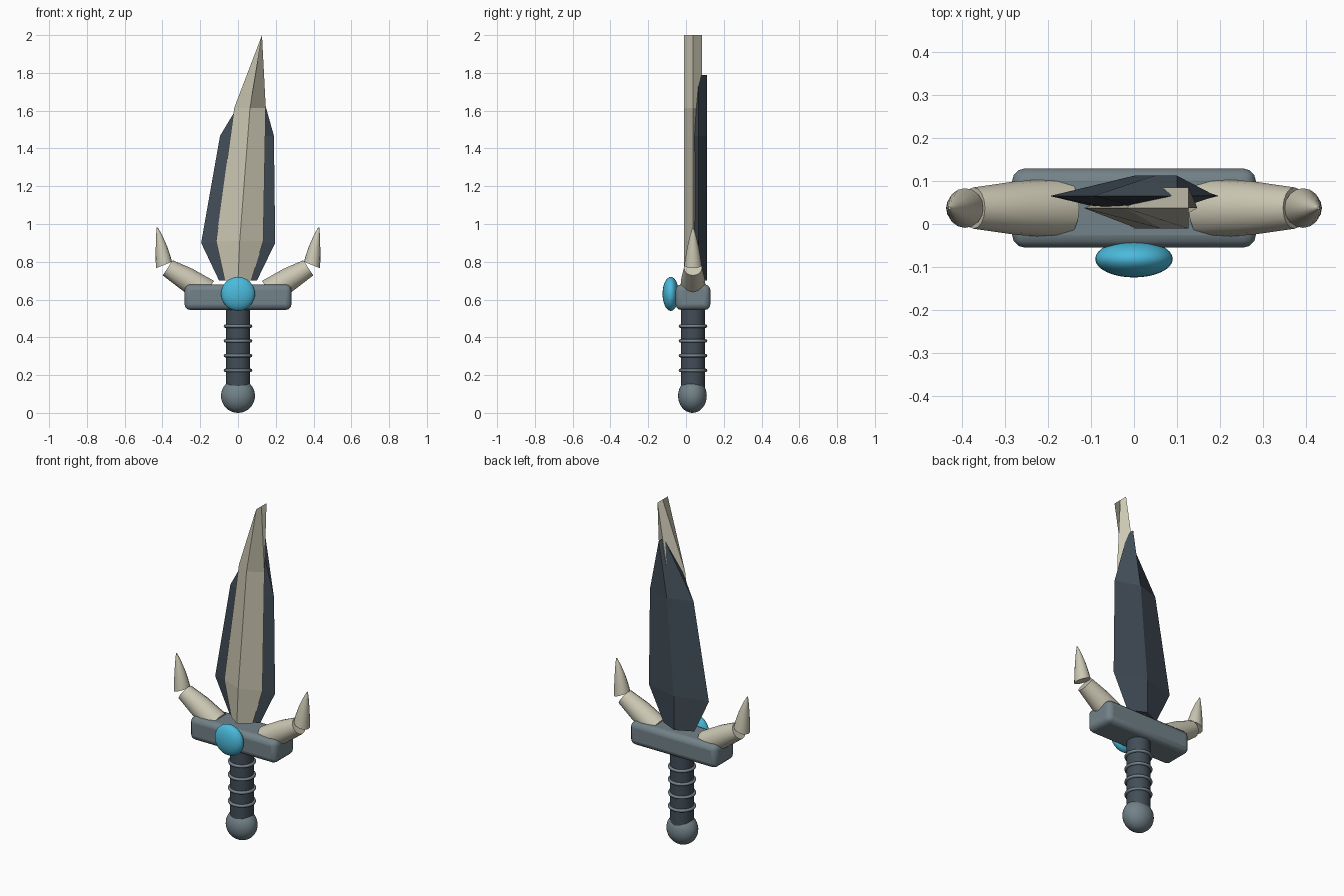
import bpy, bmesh, math
from mathutils import Vector

if "Cube" in bpy.data.objects:
    bpy.data.objects.remove(bpy.data.objects["Cube"])

CY = 0.037  # depth of the sword's centre plane


def material(name, rgb):
    m = bpy.data.materials.new(name)
    m.diffuse_color = (*rgb, 1)
    m.use_nodes = True
    m.node_tree.nodes["Principled BSDF"].inputs["Base Color"].default_value = m.diffuse_color
    return m


BONE = material("bone", (0.60, 0.57, 0.45))
DARK = material("dark slate", (0.055, 0.075, 0.097))
STEEL = material("blue grey steel", (0.17, 0.225, 0.25))
GEM = material("bright blue", (0.07, 0.49, 0.71))


def finish(name, mat, smooth=None):
    ob = bpy.context.object
    ob.name = name
    ob.data.materials.append(mat)
    if smooth:
        bpy.ops.object.shade_smooth_by_angle(angle=math.radians(smooth))
    return ob


def loft(name, rings, mat, smooth=None):
    """Skin a list of equal-sized point rings and close both ends."""
    bm = bmesh.new()
    rows = [[bm.verts.new(p) for p in ring] for ring in rings]
    n = len(rows[0])
    for a, b in zip(rows, rows[1:]):
        for i in range(n):
            j = (i + 1) % n
            bm.faces.new((a[i], a[j], b[j], b[i]))
    bm.faces.new(rows[0])
    bm.faces.new(rows[-1])
    bmesh.ops.remove_doubles(bm, verts=bm.verts, dist=1e-5)
    bmesh.ops.recalc_face_normals(bm, faces=bm.faces)
    me = bpy.data.meshes.new(name)
    bm.to_mesh(me)
    bm.free()
    ob = bpy.data.objects.new(name, me)
    bpy.context.collection.objects.link(ob)
    bpy.ops.object.select_all(action='DESELECT')
    bpy.context.view_layer.objects.active = ob
    ob.select_set(True)
    return finish(name, mat, smooth)


def ball(name, loc, scale, mat):
    bpy.ops.mesh.primitive_uv_sphere_add(segments=32, ring_count=16, radius=1, location=loc)
    bpy.context.object.scale = scale
    return finish(name, mat, 60)


def blade(name, profile, y, half, mat):
    """Diamond-section blade; profile rows are left x, right x, z."""
    rings = []
    for l, r, z in profile:
        m = (l + r) / 2
        rings.append([(l, y, z), (m, y - half, z), (r, y, z), (m, y + half, z)])
    # the tip closes to a front-to-back edge
    l, r, z = profile[-1]
    bm_rings = rings[:-1] + [[(l, y, z), (l, y - half, z), (l, y, z), (l, y + half, z)]]
    return loft(name, bm_rings, mat)


def horn(name, sections, mat, side):
    """Round tapered horn; sections are x, z, radius, tilt of the axis from vertical."""
    rings = []
    for x, z, r, tilt in sections:
        t = math.radians(tilt)
        u = Vector((math.cos(t), 0, math.sin(t)))
        ring = []
        for k in range(16):
            a = math.tau * k / 16
            p = Vector((x, CY, z)) + u * (r * math.cos(a)) + Vector((0, r * math.sin(a), 0))
            ring.append((p.x * side, p.y, p.z))
        rings.append(ring)
    return loft(name, rings, mat, 40)


# Pommel, grip and grip rings
ball("pommel", (0, CY - 0.003, 0.09), (0.09, 0.076, 0.09), STEEL)
bpy.ops.mesh.primitive_cylinder_add(vertices=32, radius=0.064, depth=0.46, location=(0, CY, 0.35))
finish("grip", DARK, 40)
for i in range(4):
    bpy.ops.mesh.primitive_torus_add(major_radius=0.067, minor_radius=0.009, major_segments=32,
                                     minor_segments=8, location=(0, CY, 0.225 + 0.078 * i))
    finish(f"grip_ring_{i + 1}", STEEL, 60)

# Cross guard with rounded edges
bpy.ops.mesh.primitive_cube_add(size=1, location=(0, CY, 0.6125))
guard = bpy.context.object
guard.scale = (0.566, 0.184, 0.135)
bpy.ops.object.transform_apply(location=False, rotation=False, scale=True)
bev = guard.modifiers.new("rounding", 'BEVEL')
bev.width, bev.segments = 0.03, 3
finish("cross_guard", STEEL, 35)

# Gem on the front of the guard
ball("gem", (0, -0.081, 0.63), (0.09, 0.043, 0.09), GEM)

# Pale front blade and darker wide blade behind it
blade("front_blade", [(-0.07, 0.07, 0.70), (-0.116, 0.134, 0.91),
                      (-0.02, 0.147, 1.615), (0.127, 0.127, 2.0)], CY, 0.048, BONE)
blade("back_blade", [(-0.10, 0.10, 0.70), (-0.195, 0.197, 0.90),
                     (-0.095, 0.19, 1.467), (0.10, 0.10, 1.79)], 0.065, 0.047, DARK)

# Paired two-piece horns on the guard
for side, word in ((1, "left"), (-1, "right")):
    horn(f"{word}_horn_base", [(-0.165, 0.64, 0.07, 57), (-0.275, 0.711, 0.062, 57),
                               (-0.372, 0.768, 0.048, 57)], BONE, side)
    horn(f"{word}_horn_tip", [(-0.392, 0.783, 0.046, 22), (-0.398, 0.83, 0.039, 12),
                              (-0.406, 0.88, 0.030, 10), (-0.418, 0.94, 0.016, 10),
                              (-0.428, 0.982, 0.003, 10)], BONE, side)
